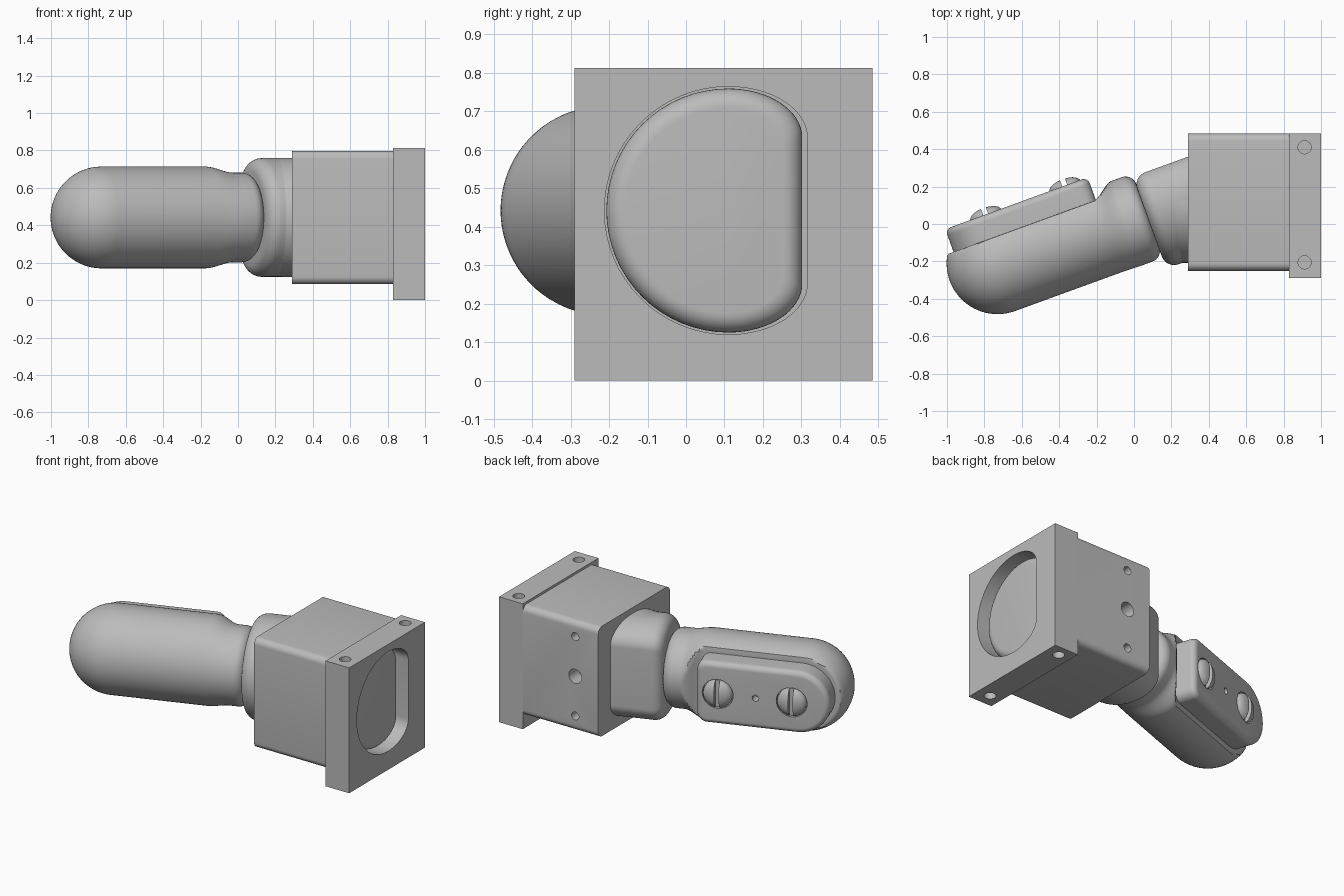
import bpy, bmesh
from math import sin, cos, pi, radians
from mathutils import Matrix, Vector

cube = bpy.data.objects.get("Cube")
if cube:
    bpy.data.objects.remove(cube, do_unlink=True)

grey = bpy.data.materials.new("plain grey")
grey.use_nodes = True
grey.diffuse_color = (0.5, 0.5, 0.5, 1)
grey.node_tree.nodes["Principled BSDF"].inputs["Base Color"].default_value = (0.5, 0.5, 0.5, 1)

MID = 0.442                                   # height of the main axis
TILTED = Matrix.Translation((-0.73, -0.21, MID)) @ Matrix.Rotation(radians(20), 4, 'Z')
STRAIGHT = Matrix.Translation((0, 0.11, MID))


def finish(name, bm, frame=Matrix()):
    bmesh.ops.recalc_face_normals(bm, faces=bm.faces)
    mesh = bpy.data.meshes.new(name)
    bm.to_mesh(mesh)
    bm.free()
    mesh.transform(frame)
    mesh.materials.append(grey)
    ob = bpy.data.objects.new(name, mesh)
    bpy.context.collection.objects.link(ob)
    return ob


def loft(name, rings, frame=Matrix()):
    """Skin a list of equal point rings and cap both ends."""
    bm = bmesh.new()
    rows = [[bm.verts.new(p) for p in ring] for ring in rings]
    n = len(rows[0])
    for a, b in zip(rows, rows[1:]):
        for i in range(n):
            j = (i + 1) % n
            bm.faces.new((a[i], a[j], b[j], b[i]))
    bm.faces.new(rows[0])
    bm.faces.new(rows[-1])
    return finish(name, bm, frame)


def box(name, lo, hi, frame=Matrix(), bevel=0):
    lo, hi = Vector(lo), Vector(hi)
    bm = bmesh.new()
    bmesh.ops.create_cube(bm, size=1)
    for v in bm.verts:
        v.co = (lo + hi) / 2 + v.co * (hi - lo)
    if bevel:                                 # round the edges that run along x
        edges = [e for e in bm.edges if abs(e.verts[0].co.x - e.verts[1].co.x) > 0.01]
        bmesh.ops.bevel(bm, geom=edges, offset=bevel, segments=6, profile=0.5, affect='EDGES')
    return finish(name, bm, frame)


def turned(name, origin, axis, profile, frame=Matrix(), n=32):
    """Round part: profile is (distance along axis, radius)."""
    rot = Vector((0, 0, 1)).rotation_difference(Vector(axis))
    rings = [[Vector(origin) + rot @ Vector((r * cos(2 * pi * i / n), r * sin(2 * pi * i / n), d))
              for i in range(n)] for d, r in profile]
    return loft(name, rings, frame)


def cut(ob, *cutters):
    for c in cutters:
        mod = ob.modifiers.new("cut", 'BOOLEAN')
        mod.operation, mod.solver, mod.object = 'DIFFERENCE', 'EXACT', c
        bpy.context.view_layer.objects.active = ob
        bpy.ops.object.modifier_apply(modifier=mod.name)
        bpy.data.objects.remove(c, do_unlink=True)


def d_ring(x, cy, r, flat, inset=0):
    """D section: half circle to the front, flat back with soft corners."""
    r, flat, k, n = r - inset, flat - inset, 0.19, 16
    pts = [(cos(a) * r, sin(a) * r) for a in (pi / 2 + pi * i / 32 for i in range(33))]
    corner = [(flat * sin(pi / 2 * i / n), k - inset / 2 + (r - k + inset / 2) * cos(pi / 2 * i / n))
              for i in range(1, n + 1)]
    pts += [(y, -z) for y, z in corner] + corner[::-1]
    return [(x, cy + y, z) for y, z in pts]


def rounding(radius, steps=8):
    """(setback, inset) pairs that round over an end, from the tip inward."""
    return [(radius * (1 - sin(a)), radius * (1 - cos(a)))
            for a in (pi / 2 * (1 - i / steps) for i in range(steps + 1))]


# Mounting flange with blind holes and D pocket
flange = box("mounting_flange", (0.83, -0.29, 0), (1, 0.485, 0.812))
cut(flange, loft("pocket", [d_ring(x, 0, 0.322, 0.205) for x in (0.87, 1.1)], STRAIGHT))
for y in (0.41, -0.205):
    for z, d in ((0.812, -1), (0, 1)):
        cut(flange, turned("hole", (0.912, y, z), (0, 0, d), [(-0.1, 0.035), (0.12, 0.035)]))
loft("pocket_insert", [d_ring(0.945 - s, 0, 0.317, 0.192, i) for s, i in rounding(0.05)]
     + [d_ring(0.85, 0, 0.317, 0.192)], STRAIGHT)

# Housing block with three blind holes in the back
block = box("housing_block", (0.29, -0.25, 0.085), (0.832, 0.484, 0.797), bevel=0.04)
for dz, r in ((-0.257, 0.026), (0, 0.046), (0.257, 0.026)):
    cut(block, turned("hole", (0.455, 0.484, MID + dz), (0, -1, 0), [(-0.1, r), (0.1, r)]))

# Collar: tilted D section blending into a straight stub
loft("tilted_collar", [d_ring(0.838 + s, -0.018, 0.318, 0.205, i) for s, i in rounding(0.07)]
     + [d_ring(1.2, -0.018, 0.318, 0.205)], TILTED)
loft("collar_stub", [d_ring(0.205 + s, 0, 0.318, 0.2, i) for s, i in rounding(0.03)]
     + [d_ring(0.4, 0, 0.318, 0.2)], STRAIGHT)


# Arm: capsule with a flattened back, narrowing to a round neck
def arm_ring(x, r, cy=0, clip=0.137, n=72):
    return [(x, min(cy + r * cos(2 * pi * i / n), clip), r * sin(2 * pi * i / n)) for i in range(n)]


R, NECK, NECK_Y = 0.272, 0.24, -0.035
rings = [arm_ring(-R * cos(a), R * sin(a)) for a in (pi / 2 * (i + 0.4) / 20 for i in range(20))]
rings.append(arm_ring(0, R))
for i in range(13):
    t = i / 12
    s = t * t * (3 - 2 * t)
    rings.append(arm_ring(0.59 + 0.14 * t, R + (NECK - R) * s, NECK_Y * s, 0.137 + 0.07 * s))
rings += [arm_ring(0.842 - s, NECK - i, NECK_Y, 0.21) for s, i in reversed(rounding(0.06))]
loft("arm", rings, TILTED)


# Back plate: round at the tip, square with soft corners at the neck
def plate_ring(y, inset):
    pts = [(0.2 - inset, 0, 0, pi / 2, 24, 3 * pi / 2)]
    out = [((0.2 - inset) * cos(a), (0.2 - inset) * sin(a))
           for a in (pi / 2 + pi * i / 32 for i in range(33))]
    c = 0.06 - inset
    for sign, start in ((-1, -pi / 2), (1, 0)):
        out += [(0.55 + c * cos(start + pi / 2 * i / 8), sign * 0.14 + c * sin(start + pi / 2 * i / 8))
                for i in range(9)]
    return [(x, y, z) for x, z in out]


plate = loft("back_plate", [plate_ring(0.267 - s, i) for s, i in rounding(0.035)]
             + [plate_ring(0.125, 0)], TILTED)
cut(plate, turned("hole", (0.25, 0.267, 0), (0, -1, 0), [(-0.05, 0.02), (0.06, 0.02)], TILTED))

# Slotted screws seated in the plate
for x, name in ((0.03, "tip_screw"), (0.48, "neck_screw")):
    cut(plate, turned("seat", (x, 0.267, 0), (0, -1, 0), [(-0.05, 0.094), (0.04, 0.094)], TILTED))
    screw = turned(name, (x, 0, 0), (0, 1, 0),
                   [(0.2, 0.088), (0.268, 0.088), (0.283, 0.078), (0.295, 0.055),
                    (0.301, 0.03), (0.303, 0.005)], TILTED)
    cut(screw, box("slot", (x - 0.014, 0.26, -0.2), (x + 0.014, 0.4, 0.2), TILTED))

# Smooth shading with sharp edges kept
bpy.ops.object.select_all(action='DESELECT')
for ob in bpy.context.collection.objects:
    if ob.type == 'MESH' and ob.data.materials and ob.data.materials[0] == grey:
        ob.select_set(True)
        bpy.context.view_layer.objects.active = ob
bpy.ops.object.shade_smooth_by_angle(angle=radians(35))
